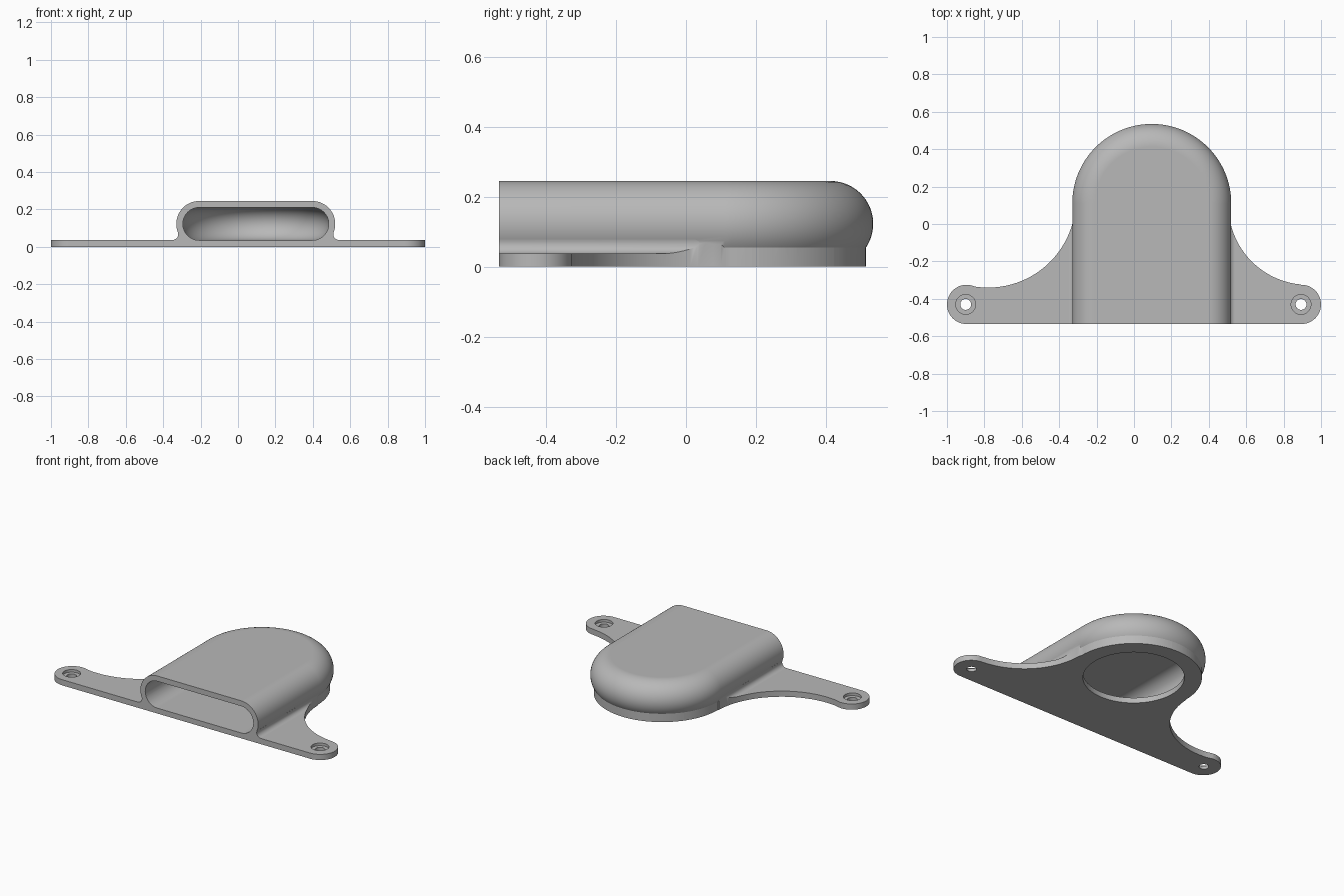
import bpy, bmesh
from math import sin, cos, radians, sqrt, atan2, degrees

cube = bpy.data.objects.get("Cube")
if cube:
    bpy.data.objects.remove(cube, do_unlink=True)

CX, CY, FRONT = 0.095, 0.11, -0.535      # hood axis and front plane
MID, SPINE = 0.1225, 0.3025              # height and offset of the rounded side
R_OUT, R_IN = 0.1225, 0.0875
PLATE, FILLET, RIM = 0.037, 0.03, 0.404

grey = bpy.data.materials.new("plain grey")
grey.use_nodes = True
colour = (0.48, 0.48, 0.48, 1)
grey.diffuse_color = colour
grey.node_tree.nodes["Principled BSDF"].inputs["Base Color"].default_value = colour


def arc(cx, cy, r, start, end, n):
    steps = [radians(start + (end - start) * i / n) for i in range(n + 1)]
    return [(cx + r * cos(a), cy + r * sin(a)) for a in steps]


def finish(name, bm):
    bmesh.ops.remove_doubles(bm, verts=bm.verts, dist=1e-5)
    bmesh.ops.recalc_face_normals(bm, faces=bm.faces)
    mesh = bpy.data.meshes.new(name)
    bm.to_mesh(mesh)
    bm.free()
    mesh.materials.append(grey)
    obj = bpy.data.objects.new(name, mesh)
    bpy.context.collection.objects.link(obj)
    return obj


def prism(name, outline, z0, z1):
    bm = bmesh.new()
    face = bm.faces.new([bm.verts.new((x, y, z0)) for x, y in outline])
    top = bmesh.ops.extrude_face_region(bm, geom=[face])["geom"]
    for v in top:
        if isinstance(v, bmesh.types.BMVert):
            v.co.z = z1
    return finish(name, bm)


def sweep(name, profile, y0, steps=64):
    """Carry an (offset, height) half-section up one side, round the back and down the other."""
    bm = bmesh.new()
    rings = [[bm.verts.new((CX + d, y0, z)) for d, z in profile]]
    for i in range(steps + 1):
        a = radians(180 * i / steps)
        rings.append([bm.verts.new((CX + d * cos(a), CY + d * sin(a), z)) for d, z in profile])
    rings.append([bm.verts.new((CX - d, y0, z)) for d, z in profile])
    for p, q in zip(rings, rings[1:]):
        for i in range(len(profile) - 1):
            bm.faces.new((p[i], p[i + 1], q[i + 1], q[i]))
    bm.faces.new(rings[0])
    bm.faces.new(rings[-1])
    return finish(name, bm)


def combine(target, tool, operation):
    mod = target.modifiers.new("combine", "BOOLEAN")
    mod.operation, mod.solver, mod.object = operation, "EXACT", tool
    bpy.ops.object.select_all(action="DESELECT")
    target.select_set(True)
    bpy.context.view_layer.objects.active = target
    bpy.ops.object.modifier_apply(modifier=mod.name)
    bpy.data.objects.remove(tool, do_unlink=True)


def disc(x, y, r, z0, z1, n=40):
    return prism("cutter", arc(x, y, r, 0, 360, n)[:-1], z0, z1)


# Mounting plate outline: two ears, two concave sides and the round rim
ear_x, ear_y, ear_r = 0.895, -0.43, 0.105
outline = (arc(ear_x, ear_y, ear_r, -90, 90, 24)
           + arc(0.93, 0.1, 0.425, 264, 180, 28)
           + arc(CX, CY, RIM, 0, 180, 64)
           + arc(-0.78, 0.128, 0.468, -2.5, -98, 28)
           + arc(-ear_x, ear_y, ear_r, 80, 270, 24))
cover = prism("duct_cover", outline, 0, 0.2)

# Plate thickness and the fillet that runs up to the hood
fz = PLATE + FILLET
reach = R_OUT + FILLET
fd = SPINE + sqrt(reach ** 2 - (MID - fz) ** 2)
touch = degrees(atan2(MID - fz, SPINE - fd))
envelope = ([(0, -0.1), (2, -0.1), (2, PLATE)]
            + arc(fd, fz, FILLET, 270, touch, 10)
            + [(SPINE, MID), (0, MID)])
combine(cover, sweep("envelope", envelope, -0.8), "INTERSECT")

# Hood with rounded sides and a round back
low = degrees(atan2(0.015 - MID, sqrt(R_OUT ** 2 - (MID - 0.015) ** 2)))
hood = [(0, 0.015)] + arc(SPINE, MID, R_OUT, low, 90, 24) + [(0, MID + R_OUT)]
combine(cover, sweep("hood", hood, FRONT), "UNION")

# Air channel, open at the front
channel = [(0, MID - R_IN)] + arc(SPINE, MID, R_IN, -90, 90, 24) + [(0, MID + R_IN)]
combine(cover, sweep("channel", channel, -0.8), "DIFFERENCE")

# Round opening underneath
combine(cover, disc(CX, CY, 0.3, -0.1, 0.1, 72), "DIFFERENCE")

# Counterbored screw holes
for x in (-0.9, 0.893):
    combine(cover, disc(x, ear_y, 0.053, 0.02, 0.1), "DIFFERENCE")
    combine(cover, disc(x, ear_y, 0.029, -0.1, 0.1), "DIFFERENCE")

# Smooth curves with crisp edges
bpy.ops.object.select_all(action="DESELECT")
cover.select_set(True)
bpy.context.view_layer.objects.active = cover
bpy.ops.object.shade_smooth_by_angle(angle=radians(30))
weighted = cover.modifiers.new("even shading", "WEIGHTED_NORMAL")
weighted.keep_sharp = True
